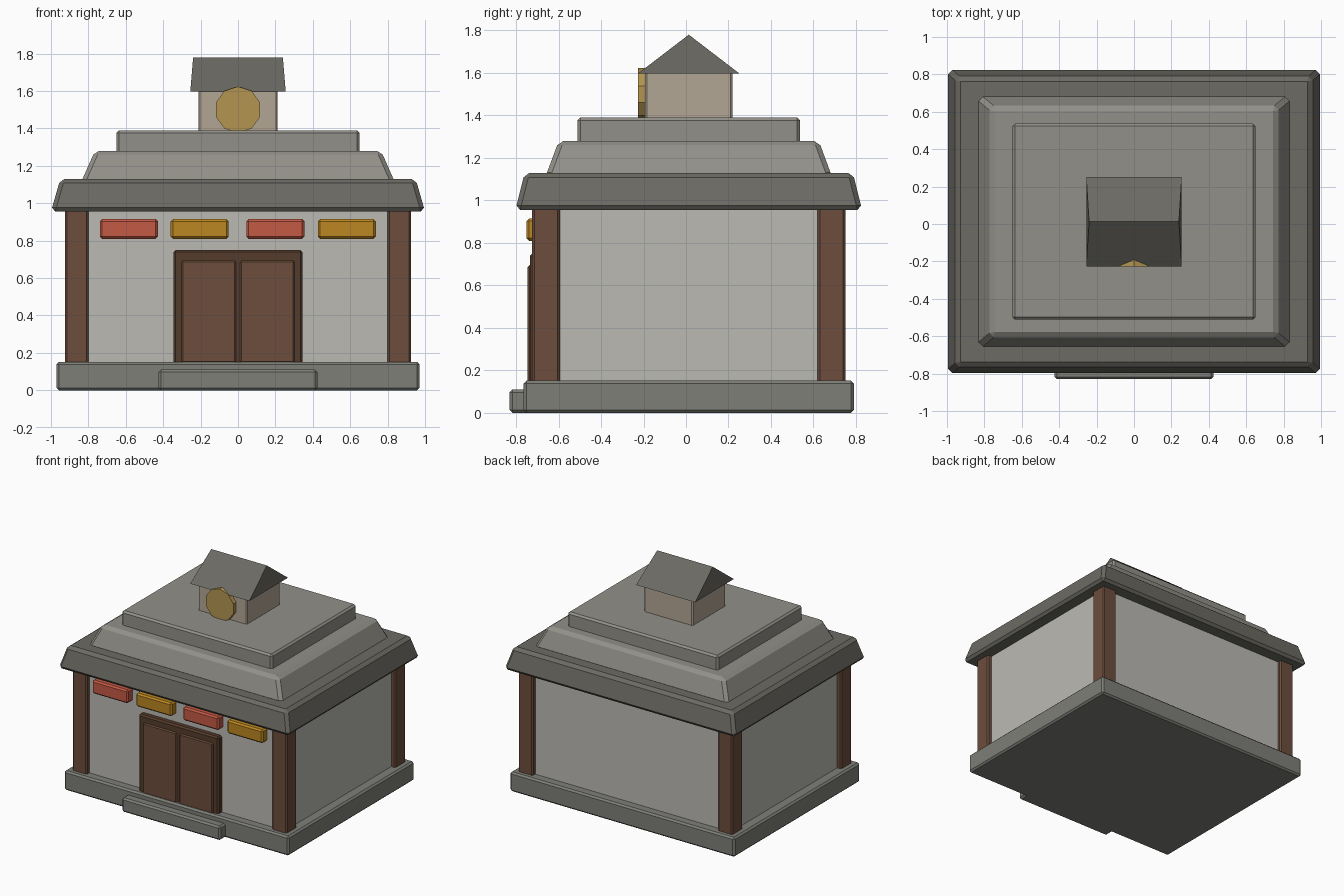
import bpy, bmesh, math
from mathutils import Matrix

if "Cube" in bpy.data.objects:
    bpy.data.objects.remove(bpy.data.objects["Cube"])

CY = 0.013  # building centre line in y (the front step shifts it back)


def mat(name, r, g, b):
    m = bpy.data.materials.new(name)
    m.diffuse_color = (r, g, b, 1)
    m.use_nodes = True
    m.node_tree.nodes["Principled BSDF"].inputs["Base Color"].default_value = m.diffuse_color
    return m


STONE = mat("stone", 0.21, 0.21, 0.19)
PLASTER = mat("plaster", 0.50, 0.49, 0.45)
SLATE = mat("slate", 0.15, 0.145, 0.125)
PALE = mat("pale_stone", 0.29, 0.28, 0.25)
TAN = mat("tan_wall", 0.45, 0.38, 0.30)
WOOD = mat("wood", 0.15, 0.075, 0.045)
DARK_WOOD = mat("dark_wood", 0.09, 0.045, 0.025)
RED = mat("red", 0.55, 0.10, 0.06)
AMBER = mat("amber", 0.50, 0.24, 0.015)
GOLD = mat("gold", 0.45, 0.30, 0.08)


def finish(name, bm, material, bevel=0):
    bmesh.ops.recalc_face_normals(bm, faces=bm.faces)
    me = bpy.data.meshes.new(name)
    bm.to_mesh(me)
    bm.free()
    me.materials.append(material)
    ob = bpy.data.objects.new(name, me)
    bpy.context.collection.objects.link(ob)
    if bevel:
        mod = ob.modifiers.new("bevel", "BEVEL")
        mod.width = bevel
        mod.segments = 1
    return ob


def block(name, x, y, z, material, bevel=0.012, top=None):
    """Box from (min, max) ranges; top = half sizes of a tapered upper face."""
    bm = bmesh.new()
    bmesh.ops.create_cube(bm, size=1)
    cx, cy = sum(x) / 2, sum(y) / 2
    hx, hy = (x[1] - x[0]) / 2, (y[1] - y[0]) / 2
    for v in bm.verts:
        up = v.co.z > 0
        ax, ay = top if top and up else (hx, hy)
        v.co = (cx + math.copysign(ax, v.co.x), cy + math.copysign(ay, v.co.y), z[up])
    return finish(name, bm, material, bevel)


def centred(name, hx, hy, z, material, bevel=0.012, top=None):
    return block(name, (-hx, hx), (CY - hy, CY + hy), z, material, bevel, top)


# Plinth, step and walls
centred("plinth", 0.97, 0.777, (0, 0.152), STONE, 0.013)
block("front_step", (-0.425, 0.425), (-0.83, -0.6), (0, 0.11), STONE, 0.013)
centred("walls", 0.89, 0.705, (0.14, 0.98), PLASTER, 0)

# Corner posts
for sx in (-1, 1):
    for sy, side in ((-1, "front"), (1, "back")):
        x, y = sx * 0.8625, CY + sy * 0.672
        block(f"{side}_post_{'right' if sx > 0 else 'left'}", (x - 0.063, x + 0.063),
              (y - 0.065, y + 0.065), (0.14, 0.97), WOOD, 0.01)

# Double door
block("door_frame", (-0.345, 0.345), (-0.735, -0.66), (0.14, 0.75), DARK_WOOD, 0.012)
for s in (-1, 1):
    a, b = sorted((s * 0.012, s * 0.302))
    block("door_leaf", (a, b), (-0.745, -0.70), (0.145, 0.695), WOOD, 0.008)

# Coloured panels above the door
for cx, m in ((-0.583, RED), (-0.205, AMBER), (0.2, RED), (0.582, AMBER)):
    block("wall_panel", (cx - 0.155, cx + 0.155), (-0.75, -0.67), (0.81, 0.915), m, 0.012)

# Stepped roof
centred("roof_eave", 1.0, 0.816, (0.955, 1.13), SLATE, 0.022, top=(0.95, 0.772))
centred("roof_middle", 0.84, 0.675, (1.11, 1.28), PALE, 0.022, top=(0.765, 0.612))
centred("roof_top", 0.65, 0.524, (1.26, 1.39), PALE, 0.014)

# Small roof house with a round gold plate
centred("cupola", 0.21, 0.205, (1.37, 1.61), TAN, 0.008)
bm = bmesh.new()
low = [bm.verts.new((sx * 0.255, CY + sy * 0.239, 1.597))
       for sx, sy in ((-1, -1), (1, -1), (1, 1), (-1, 1))]
left, right = (bm.verts.new((sx * 0.24, CY, 1.78)) for sx in (-1, 1))
for f in (low, (low[0], low[1], right, left), (low[2], low[3], left, right),
          (low[1], low[2], right), (low[3], low[0], left)):
    bm.faces.new(f)
finish("cupola_roof", bm, SLATE)

bm = bmesh.new()
place = (Matrix.Translation((0, -0.196, 1.5)) @ Matrix.Rotation(math.pi / 2, 4, "X")
         @ Matrix.Rotation(math.pi / 2, 4, "Z"))
bmesh.ops.create_cone(bm, cap_ends=True, segments=10, radius1=0.124, radius2=0.124,
                      depth=0.06, matrix=place)
# put a corner at the very top
top_v = max(bm.verts, key=lambda v: v.co.z)
ang = math.atan2(top_v.co.x, top_v.co.z - 1.5)
bmesh.ops.rotate(bm, verts=bm.verts, cent=(0, 0, 1.5), matrix=Matrix.Rotation(-ang, 3, "Y"))
finish("gold_plate", bm, GOLD)
